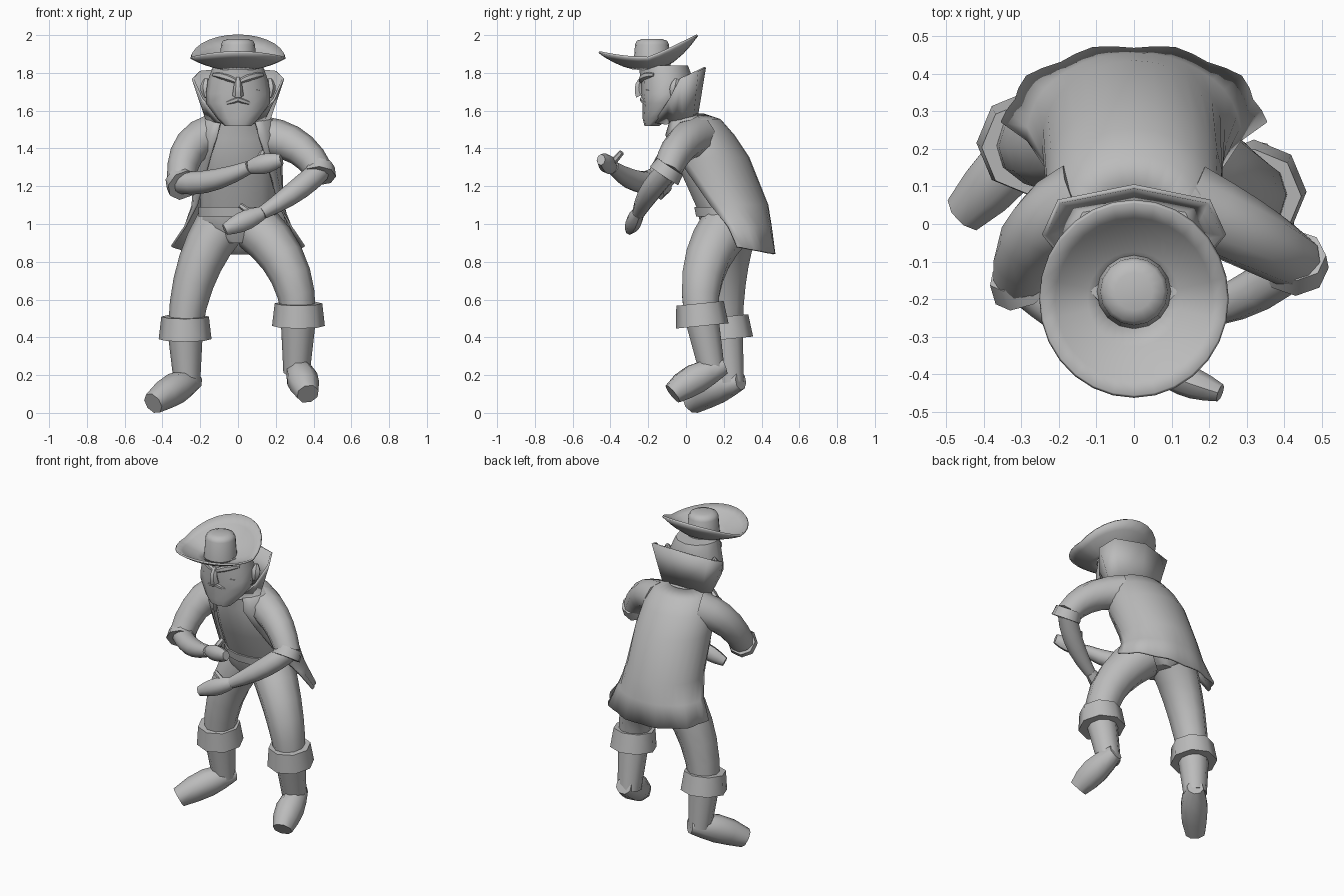
import bpy, bmesh
from math import sin, cos, pi, radians
from mathutils import Vector

if "Cube" in bpy.data.objects:
    bpy.data.objects.remove(bpy.data.objects["Cube"])

shade = (0.5, 0.5, 0.5, 1)
grey = bpy.data.materials.new("plain grey")
grey.use_nodes = True
grey.diffuse_color = shade
grey.node_tree.nodes["Principled BSDF"].inputs["Base Color"].default_value = shade


def loft(name, rings, closed=True, caps=True, thick=0, angle=50):
    """Skin a list of equal-length point rings."""
    bm = bmesh.new()
    rows = [[bm.verts.new(point) for point in ring] for ring in rings]
    count = len(rows[0])
    for lower, upper in zip(rows, rows[1:]):
        for i in range(count if closed else count - 1):
            j = (i + 1) % count
            bm.faces.new((lower[i], lower[j], upper[j], upper[i]))
    if closed and caps:
        bm.faces.new(rows[0])
        bm.faces.new(rows[-1])
    bmesh.ops.recalc_face_normals(bm, faces=bm.faces)
    mesh = bpy.data.meshes.new(name)
    bm.to_mesh(mesh)
    bm.free()
    mesh.materials.append(grey)
    obj = bpy.data.objects.new(name, mesh)
    bpy.context.collection.objects.link(obj)
    if thick:
        solid = obj.modifiers.new("thickness", "SOLIDIFY")
        solid.thickness = thick
        solid.offset = 0
    bpy.ops.object.select_all(action="DESELECT")
    obj.select_set(True)
    bpy.context.view_layer.objects.active = obj
    bpy.ops.object.shade_smooth_by_angle(angle=radians(angle))


def circle(centre, axis, radius, sides, flat=1):
    """Ring of points around an axis, squashed front to back by flat."""
    across = axis.cross(Vector((0, 1, 0))).normalized()
    depth = across.cross(axis).normalized() * flat
    turns = [2 * pi * k / sides for k in range(sides)]
    return [centre + (across * cos(a) + depth * sin(a)) * radius for a in turns]


def limb(name, start, middle, end, r_start, r_end, bulge=0, flat=1, sides=10, steps=5):
    """Tapered round limb bent through a middle point."""
    start, middle, end = Vector(start), Vector(middle), Vector(end)
    pull = middle * 2 - (start + end) / 2
    rings = []
    for i in range(steps + 1):
        t = i / steps
        near, far = start.lerp(pull, t), pull.lerp(end, t)
        radius = r_start + (r_end - r_start) * t + bulge * sin(pi * t)
        rings.append(circle(near.lerp(far, t), far - near, radius, sides, flat))
    loft(name, rings)


def straight(name, start, end, *radii, **options):
    start, end = Vector(start), Vector(end)
    limb(name, start, (start + end) / 2, end, *radii, **options)


def cuff(name, centre, axis, radius, length):
    """Turned-up cuff, flaring slightly along its axis."""
    offset = axis.normalized() * length / 2
    top, bottom = centre - offset, centre + offset
    outline = ((top, .7), (top, .9), (bottom, 1), (bottom, .7))
    loft(name, [circle(c, axis, radius * scale, 8) for c, scale in outline])


def stack(name, sections, sides=14):
    """Body of level ellipses: height, y centre, half width, half depth."""
    turns = [2 * pi * k / sides for k in range(sides)]
    loft(name, [[(rx * cos(a), yc + ry * sin(a), z) for a in turns]
                for z, yc, rx, ry in sections])


# Torso, waist and neck
stack("shirt", [(1.05, .2, .2, .13), (1.25, .12, .2, .14), (1.45, .04, .18, .13),
                (1.55, 0, .11, .09), (1.62, -.04, .09, .08)])
stack("belt", [(1.04, .2, .21, .15), (1.09, .19, .21, .15)])
stack("pelvis", [(1.05, .2, .2, .14), (.98, .22, .22, .14), (.9, .22, .09, .1)])

# Legs: trousers, cuffs, boots
legs = {
    "left": [(.1, .21, .98), (.26, .1, .77), (.32, .08, .52),
             (.31, .14, .21), (.31, .2, .25), (.34, .05, .18), (.37, -.07, .1)],
    "right": [(-.1, .24, .98), (-.22, .21, .74), (-.28, .21, .45),
              (-.27, .24, .16), (-.23, .29, .17), (-.33, .16, .13), (-.45, .03, .05)],
}
for side, joints in legs.items():
    hip, knee, calf, ankle, heel, instep, toe = map(Vector, joints)
    limb(side + "_trouser", hip, knee, calf, .135, .09, flat=1.05)
    cuff(side + "_boot_cuff", calf, Vector((0, .1, -1)), .14, .12)
    straight(side + "_boot_shaft", calf, ankle, .095, .07)
    limb(side + "_foot", heel, instep, toe, .05, .06, bulge=.03, sides=8, steps=4)

# Arms: sleeves, cuffs, forearms, hands
arms = {
    "left": [(.14, .06, 1.46), (.31, -.03, 1.41), (.43, -.1, 1.28), (.3, -.19, 1.17),
             (.13, -.25, 1.06), (-.07, -.3, .97), (.01, -.25, 1.1)],
    "right": [(-.14, .06, 1.47), (-.26, -.03, 1.39), (-.3, -.15, 1.22), (-.14, -.27, 1.23),
              (.06, -.39, 1.3), (.23, -.45, 1.34), (.13, -.34, 1.38)],
}
for side, joints in arms.items():
    shoulder, upper, elbow, lower, wrist, fingers, thumb = map(Vector, joints)
    limb(side + "_sleeve", shoulder, upper, elbow, .11, .075)
    cuff(side + "_sleeve_cuff", elbow, lower - upper, .09, .06)
    limb(side + "_forearm", elbow, lower, wrist, .06, .035, bulge=.01)
    straight(side + "_hand", wrist, fingers, .035, .03, bulge=.02, flat=.8, sides=8)
    straight(side + "_thumb", wrist.lerp(fingers, .2), thumb, .02, .015, sides=6)

# Open coat: height, y centre, half width, depth, angle of the front edge
coat = []
steps = 20
for z, yc, rx, ry, edge in ((1.58, .01, .1, .08, -60), (1.55, .04, .18, .14, -60),
                            (1.47, .06, .22, .19, -60), (1.35, .12, .23, .21, -50),
                            (1.1, .22, .24, .21, -25), (.98, .24, .28, .21, -5),
                            (.84, .27, .34, .2, 0)):
    flare = max(0, 1 - z)
    ring = []
    for k in range(steps + 1):
        a = radians(edge + (180 - 2 * edge) * k / steps)
        pleat = 1 + flare * cos(pi * k / 2) / 5
        lift = flare * (1 - sin(a)) / 4
        ring.append((rx * pleat * cos(a), yc + ry * pleat * sin(a), z + lift))
    coat.append(ring)
loft("coat", coat, closed=False, thick=.012)

# Popped collar, mirrored across the middle
rim = [(.08, -.17, 1.54), (.19, -.09, 1.66), (.24, -.03, 1.77), (.2, .06, 1.81), (0, .1, 1.83)]
base = [(x * .7, y * .6, 1.53 + i / 70) for i, (x, y, z) in enumerate(rim)]
loft("collar", [half + [(-x, y, z) for x, y, z in half[-2::-1]] for half in (base, rim)],
     closed=False, thick=.012, angle=40)

# Head and facial features
stack("head", [(1.52, -.18, .07, .04), (1.56, -.16, .11, .07), (1.64, -.12, .17, .11),
               (1.69, -.11, .17, .13), (1.76, -.1, .16, .14), (1.84, -.12, .13, .13)], sides=12)
limb("nose", (0, -.23, 1.77), (0, -.25, 1.73), (0, -.24, 1.68), .015, .03, sides=6)
straight("goatee", (0, -.18, 1.61), (0, -.2, 1.53), .04, .02, flat=.7, sides=6)
limb("lower_lip", (-.06, -.19, 1.62), (0, -.21, 1.61), (.06, -.19, 1.62), .01, .01, sides=6)
for side, s in (("left", 1), ("right", -1)):
    limb(side + "_brow", (0, -.24, 1.75), (s * .07, -.22, 1.78), (s * .13, -.17, 1.79),
         .01, .01, bulge=.01, sides=6)
    limb(side + "_moustache", (0, -.23, 1.66), (s * .06, -.21, 1.64), (s * .12, -.16, 1.62),
         .015, .01, sides=6)
    limb(side + "_cheek", (s * .05, -.2, 1.71), (s * .09, -.19, 1.7), (s * .14, -.13, 1.69),
         .015, .015, bulge=.01, sides=6)
    straight(side + "_ear", (s * .17, -.07, 1.67), (s * .17, -.05, 1.77),
             .01, .01, bulge=.02, sides=6)

# Hat: curled brim swept up at the back, with a round crown
brim = []
sides = 28
for t in (.3, .5, .7, .85, 1):
    ring = []
    for k in range(sides):
        a = 2 * pi * k / sides
        s = sin(a)
        sweep = .12 * s ** 1.1 if s > 0 else .03 * s * s
        ring.append((.25 * t * cos(a), -.2 + .26 * t * s, 1.815 + (.065 + sweep) * t * t))
    brim.append(ring)
loft("hat_brim", brim, caps=False, thick=.012, angle=60)
crown = ((1.82, .1), (1.95, .09), (1.97, .08), (1.98, .05))
stack("hat_crown", [(z, -.18, radius, radius) for z, radius in crown], sides=16)
